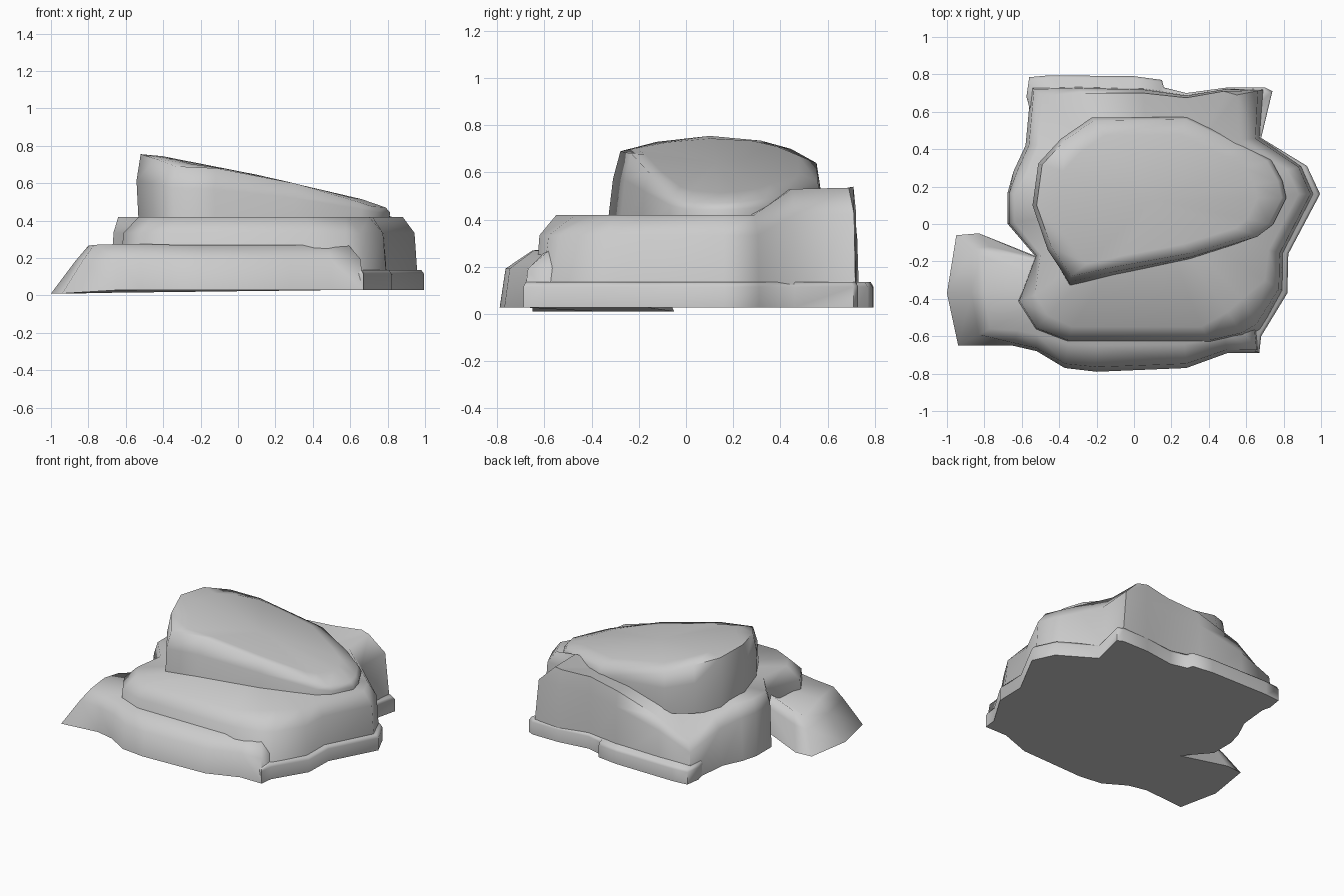
import bpy, bmesh
from mathutils import Vector


def loft(name, rings, top_center):
    """Skin equal-length closed rings bottom to top, cap the base and fan the top."""
    bm = bmesh.new()
    rows = [[bm.verts.new(p) for p in r] for r in rings]
    n = len(rows[0])
    for a, b in zip(rows, rows[1:]):
        for i in range(n):
            j = (i + 1) % n
            bm.faces.new((a[i], a[j], b[j], b[i]))
    bm.faces.new(rows[0][::-1])
    c = bm.verts.new(top_center)
    for i in range(n):
        bm.faces.new((rows[-1][i], rows[-1][(i + 1) % n], c))
    bmesh.ops.recalc_face_normals(bm, faces=bm.faces)
    me = bpy.data.meshes.new(name)
    bm.to_mesh(me)
    bm.free()
    ob = bpy.data.objects.new(name, me)
    bpy.context.collection.objects.link(ob)
    bpy.ops.object.select_all(action='DESELECT')
    ob.select_set(True)
    bpy.context.view_layer.objects.active = ob
    bpy.ops.object.shade_smooth_by_angle(angle=1.3)
    return ob


def tier(name, pts, mid_xy, mid_z, center):
    """Rock tier from (x, y, rim_x, rim_y, rim_z) points with a rounded wall.
    The far left tips flare out gently and dip towards the ground."""
    low, mid, rim = [], [], []
    for p in pts:
        tip = p[0] < -.8
        a = Vector((p[0], p[1], .01 if tip else .028))
        b = Vector(p[2:])
        m = a.lerp(b, .65 if tip else mid_xy)
        m.z = a.z + (b.z - a.z) * mid_z
        low.append(a)
        mid.append(m)
        rim.append(b)
    return loft(name, [low, mid, rim], center)


# Thin footing that sticks out at the right and back
foot = [(-.45, -.15), (.5, -.62), (.67, -.69), (.68, -.6), (.82, -.37), (.825, -.16),
        (.995, .16), (.925, .31), (.68, .46), (.74, .71), (.70, .73), (.5, .73),
        (.28, .70), (.16, .73), (.15, .77), (0, .79), (-.45, .795), (-.56, .785),
        (-.575, .68), (-.5, .4), (-.5, .1)]
loft("footing", [[(x, y, .028) for x, y in foot],
                 [(x, y, .115) for x, y in foot],
                 [(x * .985, y * .985, .135) for x, y in foot]], (.1, .1, .14))

# Low ledge along the front and the left
ledge = [(-.53, -.17, -.52, -.20, .29), (-.40, -.1, -.4, -.2, .27),
         (.6, -.2, .5, -.2, .27), (.66, -.55, .56, -.5, .27),
         (.67, -.69, .59, -.58, .27), (.5, -.69, .48, -.59, .27),
         (.28, -.77, .27, -.645, .27), (-.2, -.79, -.2, -.65, .27),
         (-.37, -.77, -.35, -.645, .27), (-.52, -.68, -.52, -.59, .275),
         (-.65, -.65, -.62, -.57, .275), (-.94, -.65, -.77, -.56, .27),
         (-1, -.37, -.80, -.36, .265), (-.95, -.06, -.82, -.17, .22),
         (-.83, -.05, -.74, -.16, .24)]
tier("front_ledge", ledge, .18, .68, (-.3, -.35, .27))

# Main body: flat rim at the front, rising shoulder at the back right
body = [(-.53, -.17, -.50, -.16, .42), (-.64, -.42, -.53, -.38, .42),
        (-.54, -.58, -.46, -.49, .42), (-.36, -.645, -.33, -.55, .42),
        (.42, -.645, .36, -.55, .42), (.60, -.62, .50, -.47, .42),
        (.68, -.58, .58, -.40, .42), (.80, -.36, .70, -.30, .42),
        (.80, -.16, .72, -.14, .42), (.965, .16, .88, .16, .42),
        (.90, .31, .82, .29, .42), (.68, .46, .56, .45, .53),
        (.70, .72, .55, .69, .535), (.5, .725, .48, .71, .54),
        (.28, .69, .28, .675, .53), (.05, .725, .05, .70, .50),
        (-.3, .735, -.28, .70, .40), (-.55, .735, -.49, .68, .28),
        (-.58, .42, -.51, .42, .36), (-.645, .28, -.58, .26, .41),
        (-.675, .17, -.64, .16, .42), (-.675, 0, -.64, .01, .42)]
tier("rock_body", body, .25, .78, (.1, .1, .42))

# Tilted cap stone, high on the left and falling to the right
cap = [(-.34, -.335, .69), (-.12, -.28, .68), (.3, -.19, .60), (.65, -.07, .50),
       (.73, 0, .475), (.80, .14, .47), (.78, .23, .475), (.72, .34, .49),
       (.58, .42, .52), (.28, .565, .56), (-.22, .56, .64), (-.38, .45, .70),
       (-.50, .32, .735), (-.53, .1, .755), (-.45, -.15, .73)]
cx, cy = .1, .13


def ring(s, zf, front=0):
    """Scaled cap outline; 'front' leans the front wall back."""
    out = []
    for x, y, z in cap:
        px, py = cx + (x - cx) * s, cy + (y - cy) * s
        out.append((px, py + front * max(0, -y) / .335, zf(px, z)))
    return out


loft("cap_stone", [ring(1.0, lambda x, z: .36),
                   ring(1.02, lambda x, z: .4 + (z - .4) * .6, .035),
                   ring(.985, lambda x, z: z, .05),
                   ring(.8, lambda x, z: .35 * z + .65 * (.6625 - .1875 * x), .03)],
     (cx, cy, .645))
